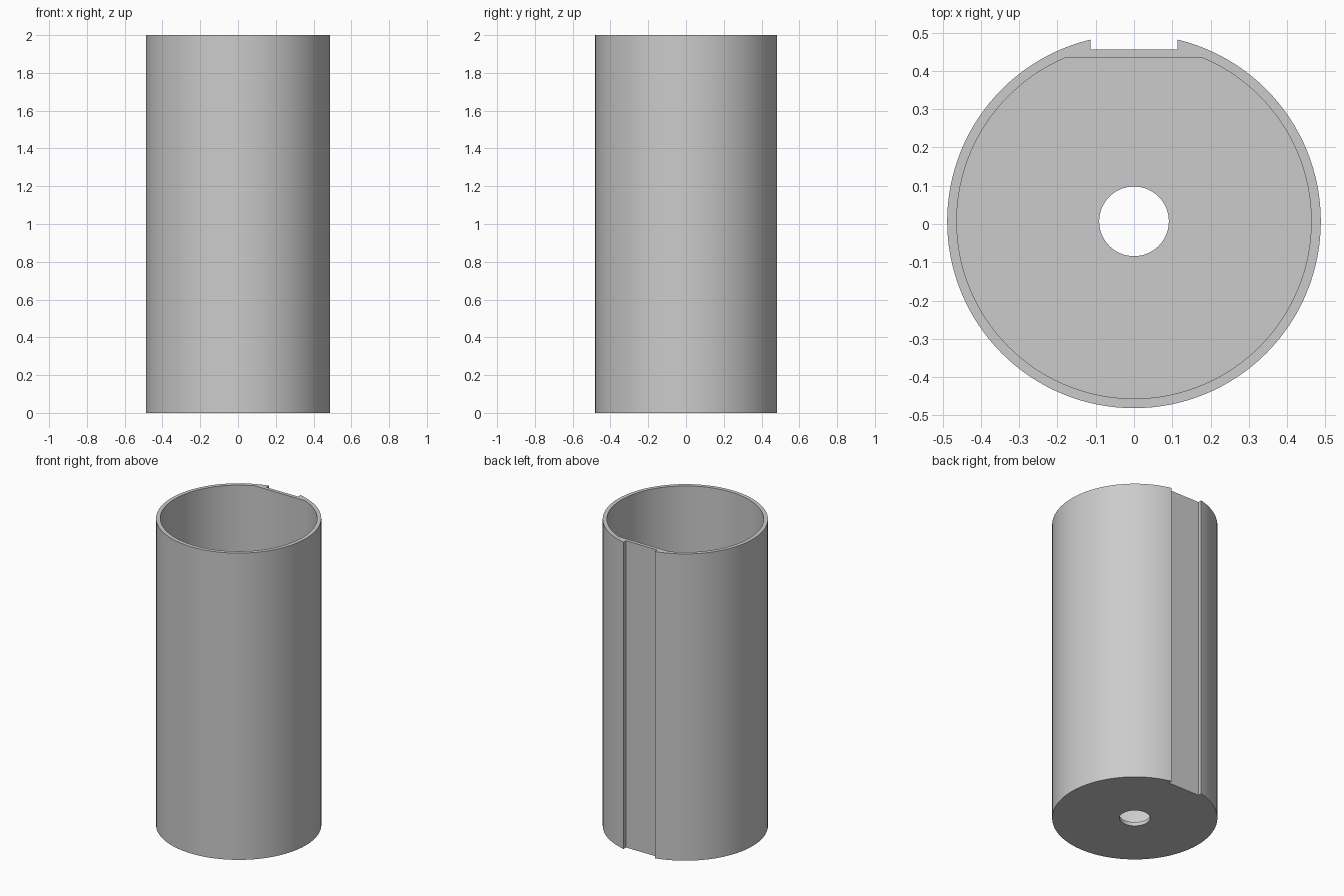
import bpy
import bmesh
from mathutils import Matrix, Vector

HEIGHT = 2.0
CENTRE_Y = 0.007
OUTER_R, INNER_R, HOLE_R = 0.488, 0.463, 0.091
FLOOR = 0.025          # thickness of the closed bottom
FLAT_Y = 0.433         # flat on the inner wall
SLOT_Y = 0.456         # bottom of the outer slot
SLOT_HALF = 0.114

default = bpy.data.objects.get("Cube")
if default:
    bpy.data.objects.remove(default, do_unlink=True)

grey = bpy.data.materials.new("plain grey")
grey.use_nodes = True
grey.diffuse_color = (0.6, 0.6, 0.6, 1)
grey.node_tree.nodes["Principled BSDF"].inputs["Base Color"].default_value = (0.6, 0.6, 0.6, 1)


def make_object(name, bm):
    bmesh.ops.recalc_face_normals(bm, faces=bm.faces)
    mesh = bpy.data.meshes.new(name)
    bm.to_mesh(mesh)
    bm.free()
    mesh.materials.append(grey)
    obj = bpy.data.objects.new(name, mesh)
    bpy.context.collection.objects.link(obj)
    return obj


def cylinder(name, radius, z0, z1, segments=128, flat_y=None):
    """Upright cylinder, optionally cut flat at the back."""
    bm = bmesh.new()
    bmesh.ops.create_cone(
        bm, cap_ends=True, segments=segments, radius1=radius, radius2=radius, depth=z1 - z0,
        matrix=Matrix.Translation((0, CENTRE_Y, (z0 + z1) / 2)))
    if flat_y is not None:
        cut = bmesh.ops.bisect_plane(
            bm, geom=bm.verts[:] + bm.edges[:] + bm.faces[:],
            plane_co=Vector((0, flat_y, 0)), plane_no=Vector((0, 1, 0)), clear_outer=True)
        edges = [e for e in cut["geom_cut"] if isinstance(e, bmesh.types.BMEdge)]
        bmesh.ops.holes_fill(bm, edges=edges)
    return make_object(name, bm)


def box(name, low, high):
    low, high = Vector(low), Vector(high)
    bm = bmesh.new()
    bmesh.ops.create_cube(bm, size=1, matrix=Matrix.Translation((low + high) / 2)
                          @ Matrix.Diagonal((*(high - low), 1)))
    return make_object(name, bm)


# Solid body and the shapes removed from it
cup = cylinder("cup_body", OUTER_R, 0, HEIGHT)
cutters = [
    cylinder("chamber_cutter", INNER_R, FLOOR, HEIGHT + 0.1, flat_y=FLAT_Y),
    box("slot_cutter", (-SLOT_HALF, SLOT_Y, -0.1), (SLOT_HALF, 0.6, HEIGHT + 0.1)),
    cylinder("drain_hole_cutter", HOLE_R, -0.1, FLOOR + 0.1, segments=64),
]

bpy.ops.object.select_all(action="DESELECT")
cup.select_set(True)
bpy.context.view_layer.objects.active = cup
for cutter in cutters:
    cutter.hide_render = True
    mod = cup.modifiers.new(cutter.name, "BOOLEAN")
    mod.operation = "DIFFERENCE"
    mod.solver = "EXACT"
    mod.object = cutter
    bpy.ops.object.modifier_apply(modifier=mod.name)
    bpy.data.objects.remove(cutter, do_unlink=True)

# Smooth walls, crisp rims and slot edges
bpy.ops.object.shade_smooth_by_angle(angle=0.5)
